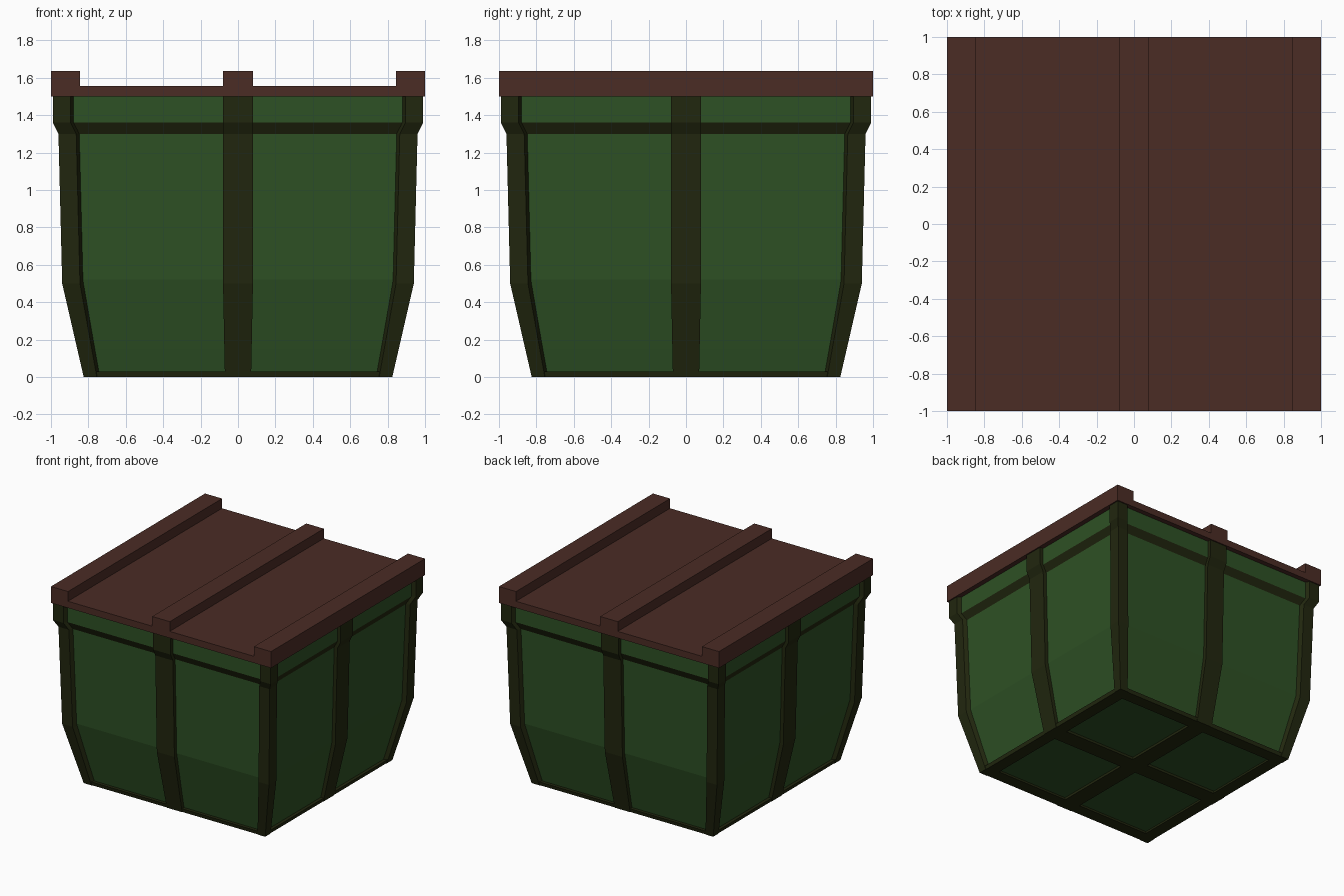
import bpy, bmesh
from math import pi

old = bpy.data.objects.get("Cube")
if old:
    bpy.data.objects.remove(old, do_unlink=True)


def material(name, rgb):
    m = bpy.data.materials.new(name)
    m.use_nodes = True
    m.diffuse_color = (*rgb, 1)
    m.node_tree.nodes["Principled BSDF"].inputs["Base Color"].default_value = (*rgb, 1)
    return m


GREEN = material("panel green", (0.027, 0.082, 0.018))
OLIVE = material("frame dark olive", (0.0155, 0.02, 0.0045))
BROWN = material("lid brown", (0.07, 0.025, 0.018))

# Outer frame profile: height -> half width
PROFILE = [(0, 0.825), (0.5, 0.94), (1.3, 0.96), (1.36, 0.99), (1.5, 0.99)]
DEPTH = 0.03


def half_width(z):
    for (z0, w0), (z1, w1) in zip(PROFILE, PROFILE[1:]):
        if z <= z1:
            return w0 + (w1 - w0) * (z - z0) / (z1 - z0)
    return PROFILE[-1][1]


def finish(bm, name, mats):
    me = bpy.data.meshes.new(name)
    bm.to_mesh(me)
    bm.free()
    for m in mats:
        me.materials.append(m)
    ob = bpy.data.objects.new(name, me)
    bpy.context.collection.objects.link(ob)
    return ob


def four_sides(ob, name):
    """Repeat a front part on the other three sides."""
    for k, side in enumerate(("front", "left", "back", "right")):
        part = ob if k == 0 else ob.copy()
        if k:
            bpy.context.collection.objects.link(part)
        part.name = side + "_" + name
        part.rotation_euler.z = k * pi / 2


def loft(name, rings, mat):
    """Closed solid through rings of equal point count."""
    bm = bmesh.new()
    loops = [[bm.verts.new(p) for p in ring] for ring in rings]
    for a, b in zip(loops, loops[1:]):
        for i in range(len(a)):
            j = (i + 1) % len(a)
            bm.faces.new((a[i], a[j], b[j], b[i]))
    bm.faces.new(loops[0])
    bm.faces.new(loops[-1])
    bmesh.ops.recalc_face_normals(bm, faces=bm.faces)
    return finish(bm, name, [mat])


def box(name, x, y, z, mat):
    ring = [(x[0], y[0]), (x[1], y[0]), (x[1], y[1]), (x[0], y[1])]
    return loft(name, [[(px, py, h) for px, py in ring] for h in z], mat)


# Wall: one half with a recessed panel, mirrored, then repeated
ROWS = [(0, 0.6), (0.15, 0.64), (0.52, 0.71), (1.18, 0.725),
        (1.3, 0.73), (1.36, 0.73), (1.5, 0.73)]
INNER = 0.2
bm = bmesh.new()
grid = []
for z, outer in ROWS:
    d = half_width(z) - DEPTH
    grid.append([bm.verts.new((u, -d, z)) for u in (0, INNER, outer, d)])
recess = []
for r in range(len(ROWS) - 1):
    for c in range(3):
        f = bm.faces.new((grid[r][c], grid[r][c + 1], grid[r + 1][c + 1], grid[r + 1][c]))
        f.material_index = int(ROWS[r][0] == 1.3)
        if c == 1 and r in (1, 2):
            recess.append(f)
bmesh.ops.inset_region(bm, faces=recess, thickness=0.02, depth=-0.02, use_even_offset=True)
for v in {v for f in recess for v in f.verts}:
    if v.co.x < INNER + 0.05:
        v.co.x = INNER
wall = finish(bm, "wall", [GREEN, OLIVE])
wall.modifiers.new("mirror", "MIRROR")
four_sides(wall, "wall")

# Corner posts with slanted inner sides
rings = []
for z, p in PROFILE:
    e = p - (0.07 if z == 0 else 0.095)
    s, q = e - 0.022, p - DEPTH - 0.01
    rings.append([(x, -y, z) for x, y in
                  ((p, p), (e, p), (s, q), (s, s), (q, s), (p, e))])
four_sides(loft("corner_post", rings, OLIVE), "corner_post")

# Middle posts
rings = []
for z, p in PROFILE:
    w = 0.07 if z == 0 else 0.08
    rings.append([(-w, -p, z), (w, -p, z), (w, 0.06 - p, z), (-w, 0.06 - p, z)])
four_sides(loft("middle_post", rings, OLIVE), "middle_post")

# Bottom frame: edge rails, a cross and a recessed green floor
rings = []
for z in (0, 0.03):
    p = half_width(z) - 0.004
    rings.append([(-p, -p, z), (p, -p, z), (p - 0.1, 0.1 - p, z), (0.1 - p, 0.1 - p, z)])
four_sides(loft("bottom_rail", rings, OLIVE), "bottom_rail")
box("bottom_cross_long", (-0.07, 0.07), (-0.73, 0.73), (0, 0.03), OLIVE)
box("bottom_cross_left", (0.07, 0.73), (-0.07, 0.07), (0, 0.03), OLIVE)
box("bottom_cross_right", (-0.73, -0.07), (-0.07, 0.07), (0, 0.03), OLIVE)
box("floor", (-0.78, 0.78), (-0.78, 0.78), (0.02, 0.05), GREEN)

# Lid with three battens
box("lid", (-1, 1), (-1, 1), (1.5, 1.555), BROWN)
for name, a, b in (("right", -1, -0.845), ("middle", -0.08, 0.08), ("left", 0.845, 1)):
    box(name + "_lid_batten", (a, b), (-1, 1), (1.555, 1.635), BROWN)
